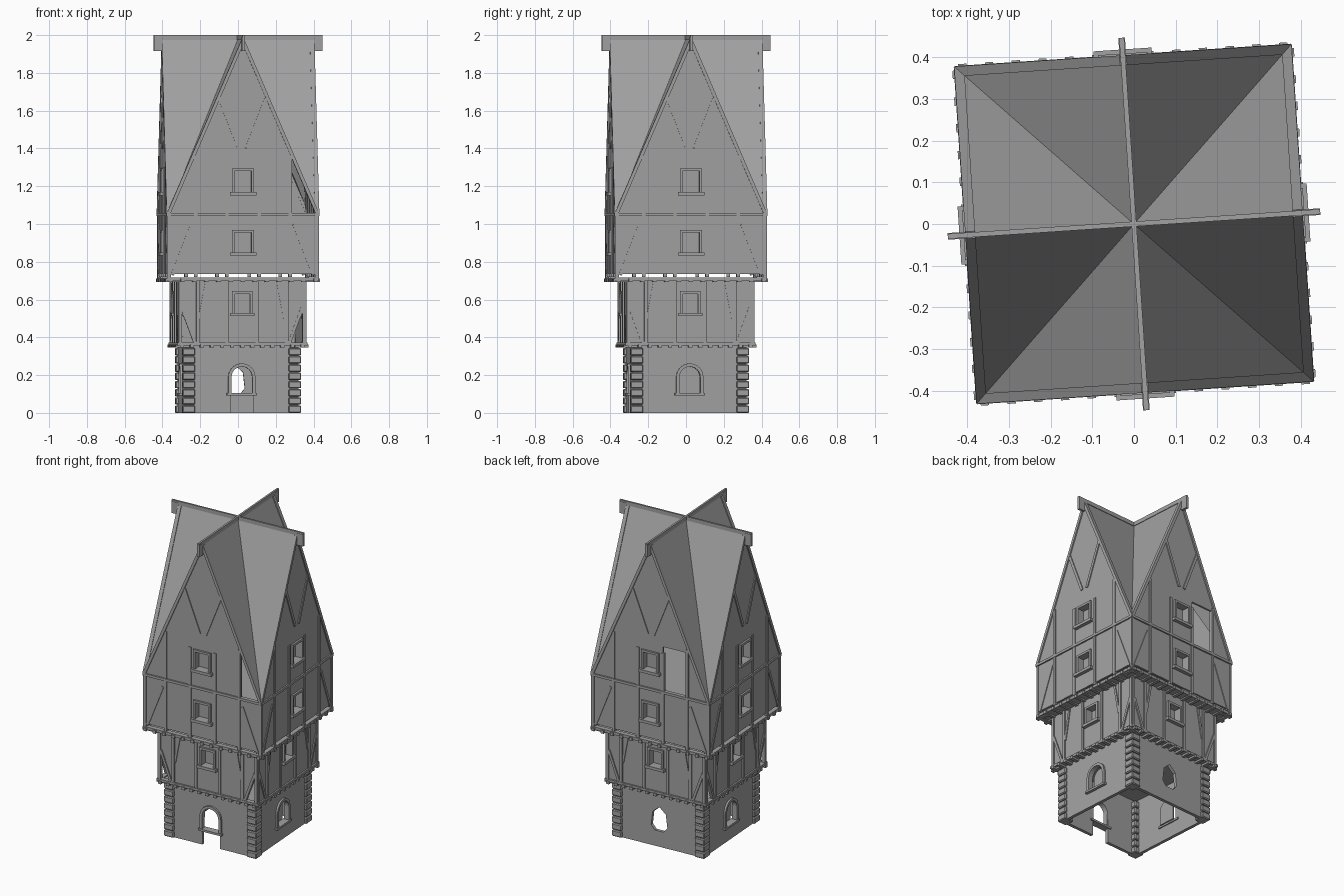
import bpy, bmesh, math
from mathutils import Matrix, Vector

cube = bpy.data.objects.get("Cube")
if cube:
    bpy.data.objects.remove(cube, do_unlink=True)

grey = bpy.data.materials.new("plain grey")
grey.use_nodes = True
grey.diffuse_color = (0.36, 0.36, 0.36, 1)
grey.node_tree.nodes["Principled BSDF"].inputs["Base Color"].default_value = grey.diffuse_color

TWIST = math.radians(3.8)
SIDES = ("front", "right", "back", "left")


def finish(name, bm, side=0):
    """Turn a bmesh into an object on one of the four sides."""
    bmesh.ops.recalc_face_normals(bm, faces=bm.faces)
    bm.transform(Matrix.Rotation(TWIST + side * math.pi / 2, 4, "Z"))
    me = bpy.data.meshes.new(name)
    bm.to_mesh(me)
    bm.free()
    me.materials.append(grey)
    ob = bpy.data.objects.new(name, me)
    bpy.context.collection.objects.link(ob)
    return ob


def plate(bm, pts, dist, depth, mirror=False):
    """Extrude an outline of (across, height) inward from distance dist."""
    for s in ((1, -1) if mirror else (1,)):
        f = bm.faces.new([bm.verts.new((s * u, -dist, z)) for u, z in pts])
        out = bmesh.ops.extrude_face_region(bm, geom=[f], use_keep_orig=True)
        moved = [v for v in out["geom"] if isinstance(v, bmesh.types.BMVert)]
        bmesh.ops.translate(bm, verts=moved, vec=(0, depth, 0))


def rect(u0, u1, z0, z1):
    return [(u0, z0), (u1, z0), (u1, z1), (u0, z1)]


def beam(bm, a, b, width, dist, depth=0.02, mirror=True):
    a, b = Vector(a), Vector(b)
    n = (b - a).normalized().orthogonal() * width / 2
    plate(bm, [a + n, b + n, b - n, a - n], dist, depth, mirror)


def box(bm, lo, hi):
    lo, hi = Vector(lo), Vector(hi)
    m = Matrix.Translation((lo + hi) / 2) @ Matrix.Diagonal((*(hi - lo), 1))
    bmesh.ops.create_cube(bm, size=1, matrix=m)


def arch(r, spring, steps=6):
    """Half arch from crown down to the springing."""
    return [(r * math.sin(i / steps * math.pi / 2),
             spring + r * math.cos(i / steps * math.pi / 2)) for i in range(steps + 1)]


def window(bm, z0, z1, w, dist):
    """Square frame with sill and a recessed pane."""
    plate(bm, rect(w, w + 0.014, z0, z1), dist + 0.012, 0.05, True)
    plate(bm, rect(-w - 0.014, w + 0.014, z1, z1 + 0.014), dist + 0.012, 0.05)
    plate(bm, rect(-w - 0.025, w + 0.025, z0 - 0.018, z0), dist + 0.022, 0.06)
    plate(bm, rect(-w, w, z0, z1), dist - 0.035, 0.008)


BASE, MID, TOP = 0.30, 0.335, 0.397
EAVE, PEAK = 1.05, 1.98


def rake(u):
    return PEAK - (PEAK - EAVE) * u / TOP


for k, side in enumerate(SIDES):
    # Stone base wall with arched opening
    bm = bmesh.new()
    if side == "back":
        hole = [(0, 0.255), (0.045, 0.215), (0.055, 0.13), (0.03, 0.1), (0, 0.1)]
    else:
        hole = arch(0.055, 0.19) + [(0.055, 0.1), (0, 0.1)]
    if side == "front":
        outline = hole[:-2] + [(0.06, 0.1), (0.06, 0)]
    else:
        outline = hole + [(0, 0)]
    plate(bm, outline + [(BASE, 0), (BASE, 0.36), (0, 0.36)], BASE, 0.02, True)
    finish(side + "_base_wall", bm, k)

    # Arched surround, sill and pane
    if side != "back":
        bm = bmesh.new()
        ring = arch(0.072, 0.19) + [(0.072, 0.1), (0.055, 0.1)] + arch(0.055, 0.19)[::-1]
        plate(bm, ring, BASE + 0.012, 0.03, True)
        plate(bm, rect(-0.08, 0.08, 0.092, 0.105), BASE + 0.018, 0.045)
        if side != "front":
            plate(bm, arch(0.055, 0.19) + [(0.055, 0.1), (0, 0.1)], BASE - 0.03, 0.008, True)
        finish(side + "_arch_surround", bm, k)

    # Middle storey wall, with open lower corners on two sides
    bm = bmesh.new()
    foot = [(0.25, 0.37), (0.325, 0.54)] if side in ("front", "left") else [(MID, 0.37)]
    plate(bm, [(0, 0.37)] + foot + [(MID, 0.56), (MID, 0.7), (0, 0.7), (0, 0.63),
               (0.04, 0.63), (0.04, 0.53), (0, 0.53)], MID, 0.012, True)
    finish(side + "_middle_wall", bm, k)

    # Upper storey wall, stopping just above the floor beam
    bm = bmesh.new()
    plate(bm, [(0, 0.735), (TOP, 0.735), (TOP, EAVE), (0, EAVE), (0, 0.955),
               (0.045, 0.955), (0.045, 0.85), (0, 0.85)], TOP, 0.012, True)
    finish(side + "_upper_wall", bm, k)

    # Gable in strips between studs, some bays left open
    bm = bmesh.new()
    inner, outer = 0.085, 0.26
    plate(bm, [(0, EAVE), (inner, EAVE), (inner, rake(inner)), (0, PEAK), (0, 1.28),
               (0.045, 1.28), (0.045, 1.17), (0, 1.17)], TOP, 0.012, True)
    for s in (-1, 1):
        low = 1.34 if side == "back" and s == 1 else EAVE
        plate(bm, [(s * inner, low), (s * outer, low), (s * outer, rake(outer)),
                   (s * inner, rake(inner))], TOP, 0.012)
        if not (side == "front" and s == 1):
            plate(bm, [(s * outer, EAVE), (s * TOP, EAVE), (s * outer, rake(outer))], TOP, 0.012)
    finish(side + "_gable", bm, k)

    # Timber frame: studs, braces, rails and bargeboards
    bm = bmesh.new()
    for u in (0.08, 0.235):
        beam(bm, (u, 0.37), (u, 0.7), 0.018, MID + 0.008)
    beam(bm, (0.25, 0.37), (0.32, 0.56), 0.016, MID + 0.007)
    beam(bm, (0.19, 0.69), (0.225, 0.5), 0.014, MID + 0.006)
    beam(bm, (0.328, 0.37), (0.328, 0.7), 0.018, MID + 0.007)
    for u in (0.085, 0.25):
        beam(bm, (u, 0.72), (u, EAVE), 0.018, TOP + 0.006)
    for u, top in ((0.085, 1.3), (0.25, 1.36)):
        beam(bm, (u, EAVE), (u, top), 0.018, TOP + 0.006)
    beam(bm, (0.375, 0.73), (0.27, 1.0), 0.016, TOP + 0.005)
    beam(bm, (0.392, 0.715), (0.392, EAVE), 0.014, TOP + 0.005)
    beam(bm, (0.02, 1.4), (0.125, 1.67), 0.018, TOP + 0.006)
    beam(bm, (0, PEAK - 0.01), (TOP, EAVE), 0.018, TOP + 0.008, 0.024)
    beam(bm, (-0.403, EAVE), (0.403, EAVE), 0.016, TOP + 0.009, 0.024, False)
    beam(bm, (-0.345, 0.365), (0.345, 0.365), 0.016, MID + 0.01, 0.03, False)
    beam(bm, (-0.403, 0.708), (0.403, 0.708), 0.018, TOP + 0.006, 0.03, False)
    finish(side + "_timber_frame", bm, k)

    # Windows of the three timbered levels
    bm = bmesh.new()
    window(bm, 0.53, 0.63, 0.04, MID)
    window(bm, 0.85, 0.955, 0.045, TOP)
    window(bm, 1.17, 1.28, 0.045, TOP)
    finish(side + "_windows", bm, k)

    # Joist ends under both overhangs
    bm = bmesh.new()
    for i in range(13):
        t = i / 6 - 1
        box(bm, (t * 0.32 - 0.01, -0.352, 0.345), (t * 0.32 + 0.01, -0.28, 0.363))
        box(bm, (t * 0.385 - 0.01, -0.41, 0.692), (t * 0.385 + 0.01, -0.32, 0.712))
    finish(side + "_joists", bm, k)

    # Corner stones
    bm = bmesh.new()
    for i in range(8):
        z = i * 0.0435
        box(bm, (0.248, -0.315, z), (0.315, -0.248, z + 0.039))
    bmesh.ops.bevel(bm, geom=bm.edges[:], offset=0.005, segments=1, affect="EDGES")
    finish(side + "_corner_stones", bm, k)

    # Ridge beam half with hanging end
    bm = bmesh.new()
    plate(bm, [(-0.006, 1.975), (0.006, 1.975), (0.006, 2), (-0.006, 2)], 0.447, 0.447)
    box(bm, (-0.008, -0.447, 1.915), (0.008, -0.403, 1.99))
    finish(side + "_ridge", bm, k)

    # Roof slopes running from ridge to valleys
    bm = bmesh.new()
    for s in (-1, 1):
        bm.faces.new([bm.verts.new(p) for p in
                      ((0, 0, PEAK), (0, -0.403, PEAK), (s * 0.403, -0.403, EAVE))])
    finish(side + "_roof", bm, k)

# Floors between storeys
for name, half, z in (("middle_floor", 0.335, 0.362), ("upper_floor", 0.395, 0.706),
                      ("attic_floor", 0.39, 1.045)):
    bm = bmesh.new()
    box(bm, (-half, -half, z - 0.005), (half, half, z + 0.005))
    finish(name, bm)
